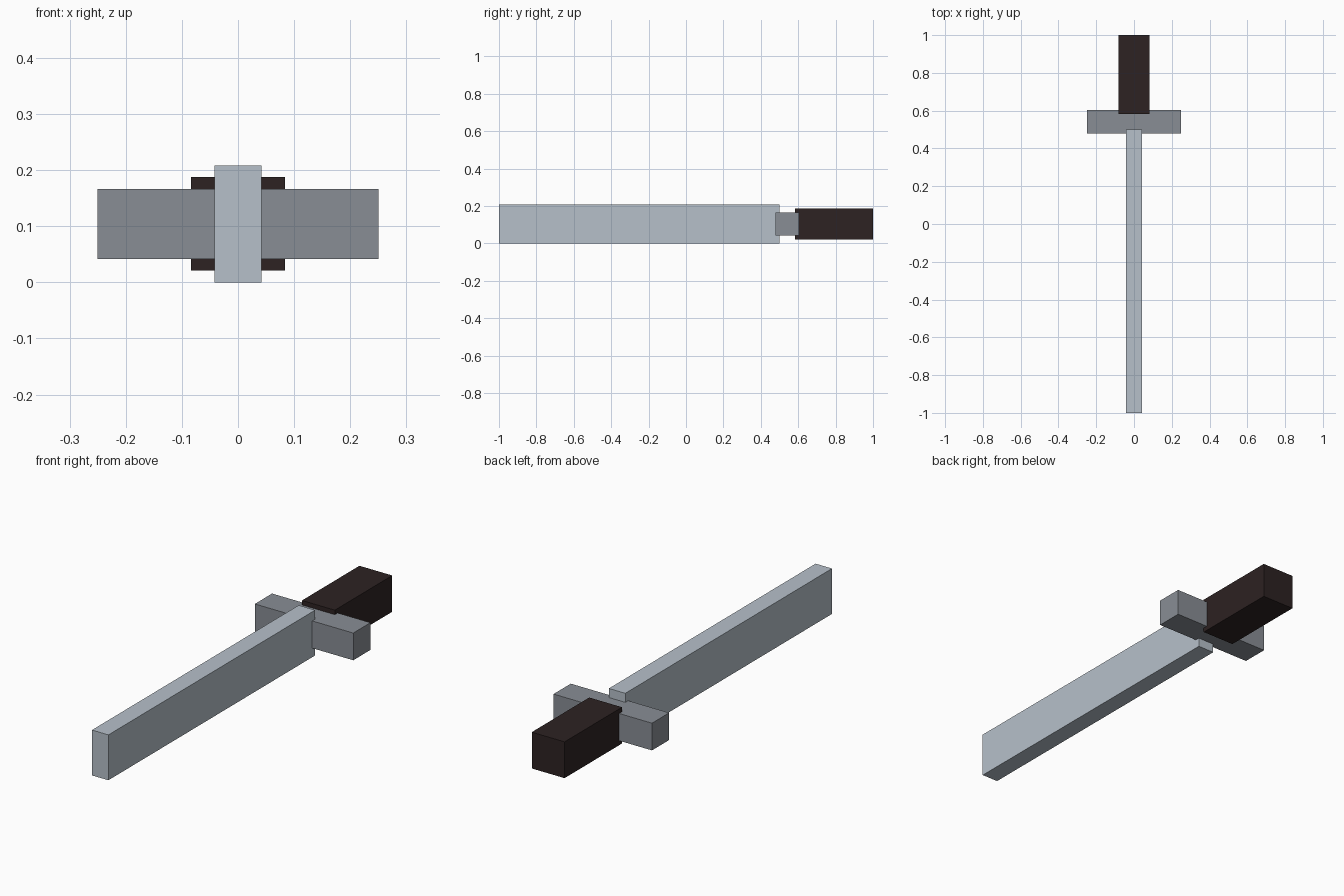
import bpy

# Remove the default cube only
cube = bpy.data.objects.get("Cube")
if cube:
    bpy.data.objects.remove(cube, do_unlink=True)


def make_material(name, rgb):
    mat = bpy.data.materials.new(name)
    mat.use_nodes = True
    colour = (*rgb, 1.0)
    mat.diffuse_color = colour
    mat.node_tree.nodes["Principled BSDF"].inputs["Base Color"].default_value = colour
    return mat


def make_box(name, width, y_min, y_max, height, mat):
    """Box centred on the sword's long axis, between two y positions."""
    bpy.ops.mesh.primitive_cube_add(size=1, location=(0, (y_min + y_max) / 2, AXIS_Z))
    box = bpy.context.object
    box.name = name
    box.scale = (width, y_max - y_min, height)
    bpy.ops.object.transform_apply(location=False, rotation=False, scale=True)
    box.data.materials.append(mat)
    return box


UNIT = 1 / 24            # modelling grid step
AXIS_Z = 2.5 * UNIT      # height of the sword's long axis

steel = make_material("pale steel", (0.47, 0.53, 0.59))
iron = make_material("grey iron", (0.25, 0.27, 0.30))
leather = make_material("dark leather", (0.026, 0.016, 0.016))

# Blade, crossguard and grip
make_box("blade", 2 * UNIT, -1.0, 0.5, 5 * UNIT, steel)
make_box("crossguard", 12 * UNIT, 11.5 * UNIT, 14.5 * UNIT, 3 * UNIT, iron)
make_box("grip", 4 * UNIT, 14 * UNIT, 1.0, 4 * UNIT, leather)
